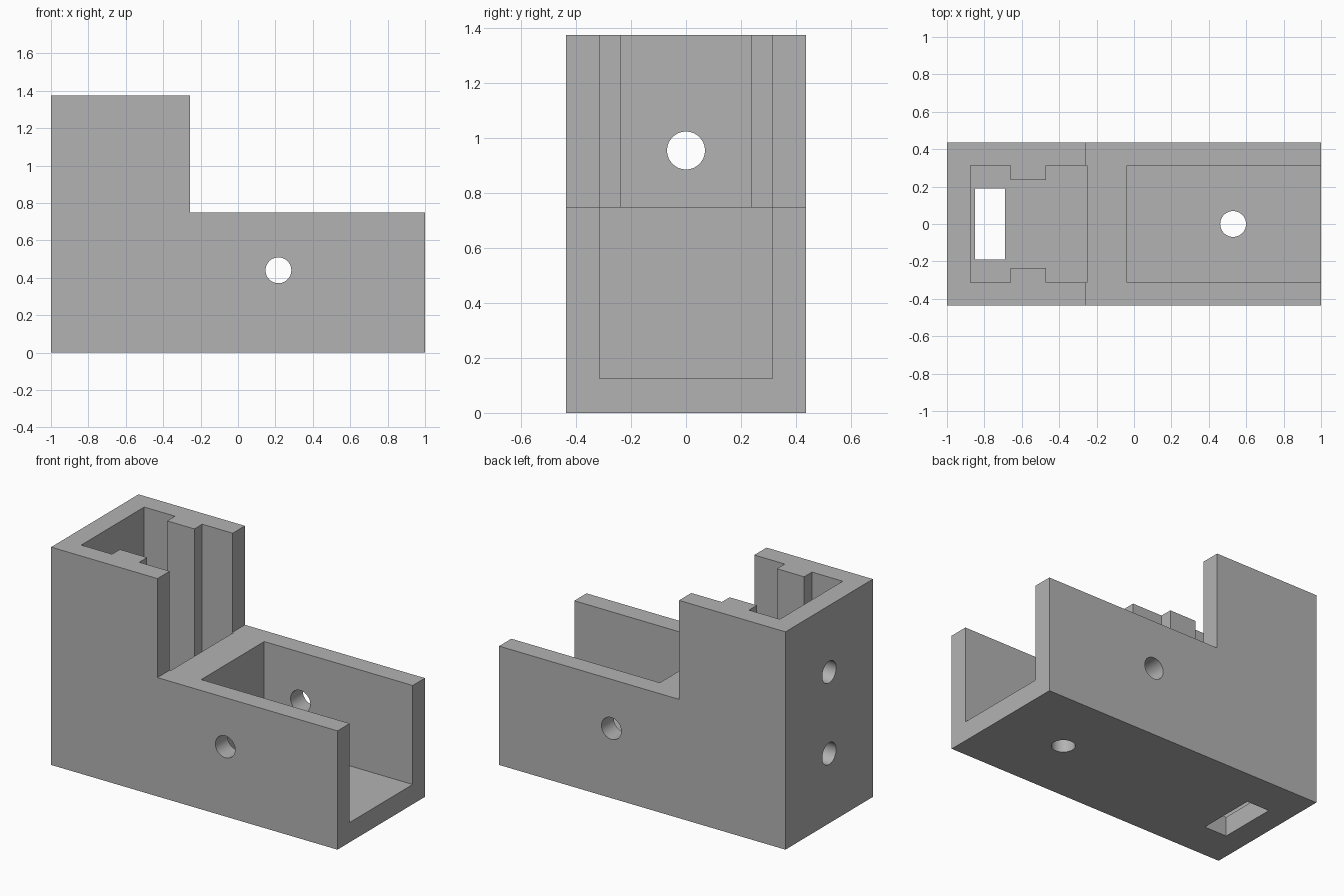
import bpy, bmesh, math
from mathutils import Matrix

cube = bpy.data.objects.get("Cube")
if cube:
    bpy.data.objects.remove(cube, do_unlink=True)

grey = bpy.data.materials.new("plain_grey")
grey.use_nodes = True
colour = (0.45, 0.45, 0.45, 1)
grey.diffuse_color = colour
grey.node_tree.nodes["Principled BSDF"].inputs["Base Color"].default_value = colour

HALF_Y, INNER_Y, RIB_Y = 0.436, 0.314, 0.236
HEIGHT, LEDGE, FLOOR = 1.375, 0.75, 0.125
STEP_X, OVER = -0.257, 0.1


def make_object(name, bm):
    bmesh.ops.recalc_face_normals(bm, faces=bm.faces)
    mesh = bpy.data.meshes.new(name)
    bm.to_mesh(mesh)
    bm.free()
    obj = bpy.data.objects.new(name, mesh)
    bpy.context.collection.objects.link(obj)
    mesh.materials.append(grey)
    return obj


def prism(name, points, direction):
    """Extrude a closed outline along a direction."""
    bm = bmesh.new()
    face = bm.faces.new([bm.verts.new(p) for p in points])
    out = bmesh.ops.extrude_face_region(bm, geom=[face])
    moved = [v for v in out["geom"] if isinstance(v, bmesh.types.BMVert)]
    bmesh.ops.translate(bm, verts=moved, vec=direction)
    return make_object(name, bm)


def box(name, x0, x1, half_y, z0, z1):
    outline = [(x0, -half_y, z0), (x1, -half_y, z0), (x1, half_y, z0), (x0, half_y, z0)]
    return prism(name, outline, (0, 0, z1 - z0))


def drill(name, centre, axis, length):
    """Round cutter lying along x, y or z."""
    turn = {"X": Matrix.Rotation(math.pi / 2, 4, "Y"),
            "Y": Matrix.Rotation(math.pi / 2, 4, "X"),
            "Z": Matrix.Identity(4)}[axis]
    bm = bmesh.new()
    bmesh.ops.create_cone(bm, cap_ends=True, segments=48, radius1=0.069, radius2=0.069,
                          depth=length, matrix=Matrix.Translation(centre) @ turn)
    return make_object(name, bm)


# Stepped body
side = [(-1, 0), (1, 0), (1, LEDGE), (STEP_X, LEDGE), (STEP_X, HEIGHT), (-1, HEIGHT)]
body = prism("stepped_bracket", [(x, -HALF_Y, z) for x, z in side], (0, 2 * HALF_Y, 0))

# Tower pocket outline, narrowed by a rib on each side
half = [(-0.875, INNER_Y), (-0.66, INNER_Y), (-0.66, RIB_Y),
        (-0.47, RIB_Y), (-0.47, INNER_Y), (-0.25, INNER_Y)]
outline = half + [(x, -y) for x, y in reversed(half)]
cutters = [
    prism("tower_pocket", [(x, y, FLOOR) for x, y in outline], (0, 0, HEIGHT + OVER)),
    box("open_tray", -0.037, 1 + OVER, INNER_Y, FLOOR, LEDGE + OVER),
    box("floor_slot", -0.85, -0.69, 0.19, -OVER, FLOOR + OVER),
    drill("side_holes", (0.216, 0, 0.44), "Y", 2),
    drill("floor_hole", (0.53, 0, FLOOR / 2), "Z", 0.3),
    drill("upper_end_hole", (-0.94, 0, 0.955), "X", 0.3),
    drill("lower_end_hole", (-0.94, 0, 0.44), "X", 0.3),
]

# Cut the pockets, slot and holes
for cutter in cutters:
    cutter.hide_render = True
    cut = body.modifiers.new(cutter.name, "BOOLEAN")
    cut.operation, cut.solver, cut.object = "DIFFERENCE", "EXACT", cutter

# Keep the finished solid and drop the cutters
bpy.context.view_layer.update()
result = bpy.data.meshes.new_from_object(body.evaluated_get(bpy.context.evaluated_depsgraph_get()))
body.modifiers.clear()
body.data = result
for cutter in cutters:
    bpy.data.objects.remove(cutter, do_unlink=True)

bpy.ops.object.select_all(action="DESELECT")
body.select_set(True)
bpy.context.view_layer.objects.active = body
bpy.ops.object.shade_smooth_by_angle(angle=math.radians(30))
